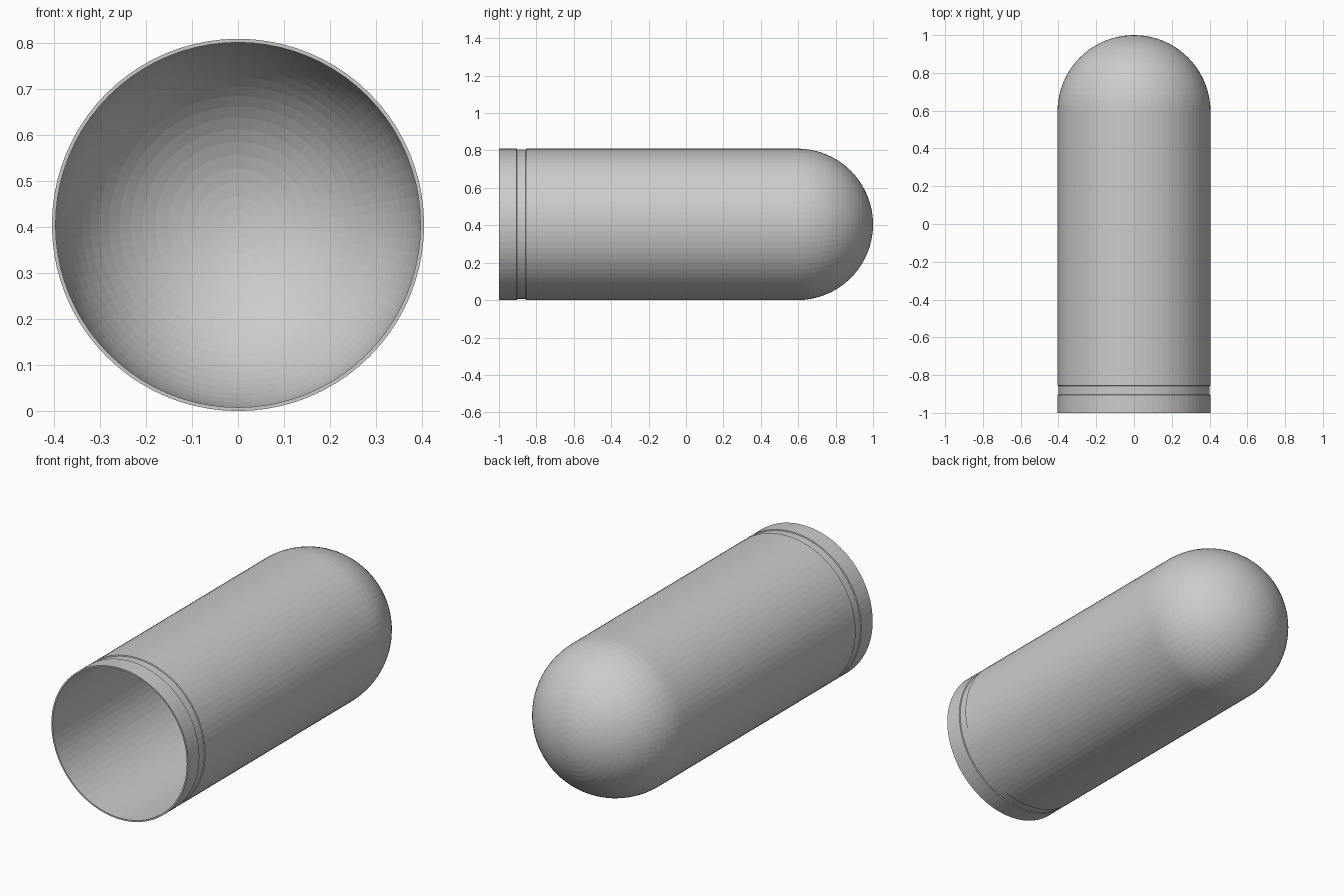
import bpy, bmesh, math
from mathutils import Vector

if "Cube" in bpy.data.objects:
    bpy.data.objects.remove(bpy.data.objects["Cube"])

R, WALL, SIDES, RINGS = 0.405, 0.008, 80, 20
DOME_Y = 1.0 - R          # where the straight tube meets the dome


def dome(radius):
    """Quarter-circle profile (radius, y) from the tube edge to the tip."""
    angles = [i * math.pi / 2 / RINGS for i in range(RINGS + 1)]
    return [(radius * math.cos(a), DOME_Y + radius * math.sin(a)) for a in angles]


# Outer wall with the shallow groove near the mouth, then back along the inside
outer = [(R, -1.0), (R, -0.905), (R - 0.005, -0.903),
         (R - 0.005, -0.857), (R, -0.855)] + dome(R)
inner = dome(R - WALL)[::-1] + [(R - WALL, -1.0)]

# Revolve each wall around the tube axis
bm = bmesh.new()
rims = []
for profile in (outer, inner):
    verts = [bm.verts.new((r, y, R)) for r, y in profile]
    edges = [bm.edges.new(pair) for pair in zip(verts, verts[1:])]
    bmesh.ops.spin(bm, geom=verts + edges, cent=Vector((0, 0, R)), axis=(0, 1, 0),
                   angle=2 * math.pi, steps=SIDES, use_merge=False)
bmesh.ops.remove_doubles(bm, verts=bm.verts[:], dist=0.0005)

# Close the thin rim at the open mouth
rims = [e for e in bm.edges if e.is_boundary]
bmesh.ops.bridge_loops(bm, edges=rims)
bmesh.ops.recalc_face_normals(bm, faces=bm.faces[:])

mesh = bpy.data.meshes.new("domed_tube")
bm.to_mesh(mesh)
bm.free()
tube = bpy.data.objects.new("domed_tube", mesh)
bpy.context.collection.objects.link(tube)
